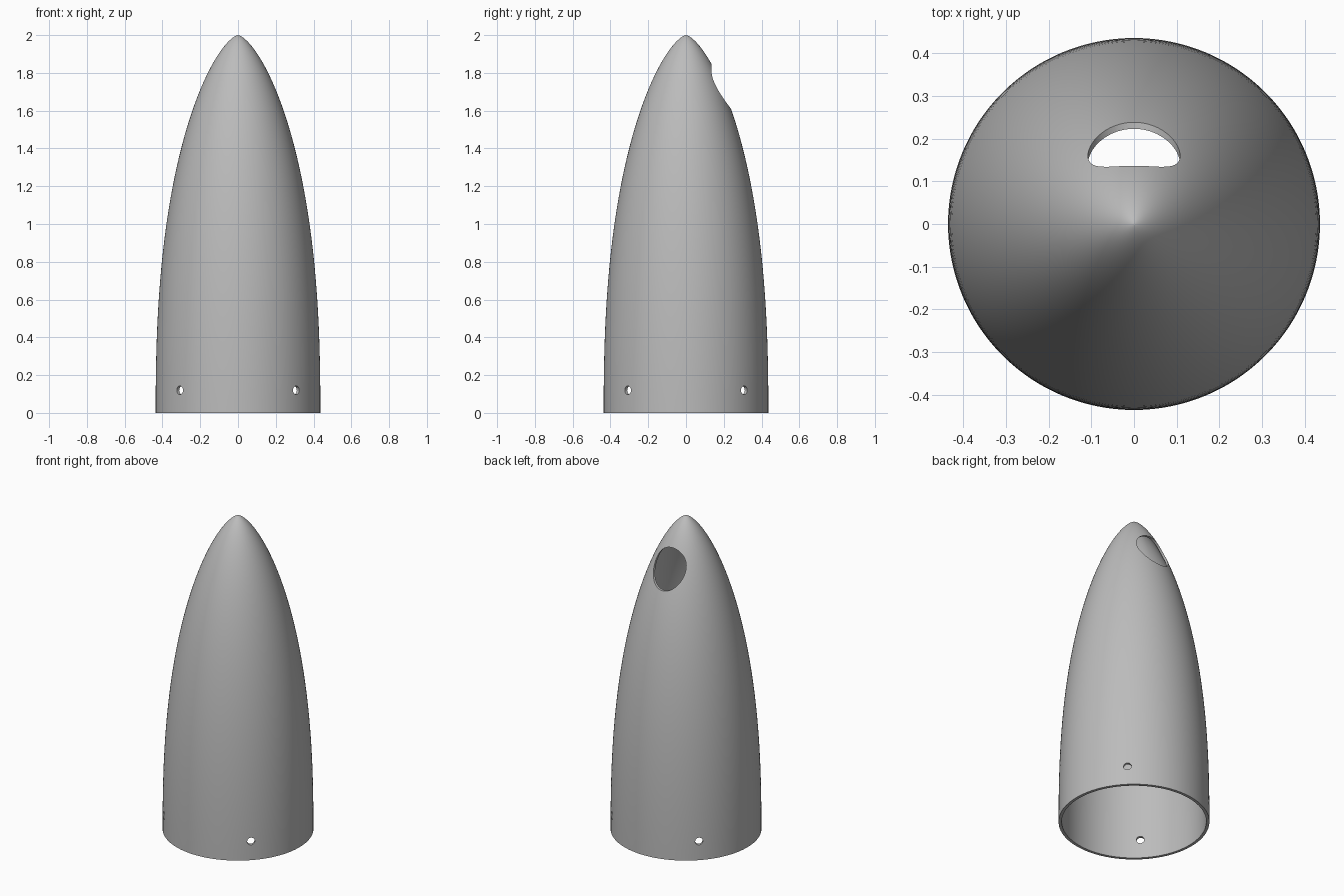
import bpy, bmesh, math
from mathutils import Matrix

cube = bpy.data.objects.get("Cube")
if cube:
    bpy.data.objects.remove(cube, do_unlink=True)

grey = bpy.data.materials.new("plain grey")
grey.use_nodes = True
grey.diffuse_color = (0.5, 0.5, 0.5, 1)
grey.node_tree.nodes["Principled BSDF"].inputs["Base Color"].default_value = (0.5, 0.5, 0.5, 1)

SIDES, RINGS = 128, 56


def make_object(name, bm):
    bmesh.ops.recalc_face_normals(bm, faces=bm.faces)
    mesh = bpy.data.meshes.new(name)
    bm.to_mesh(mesh)
    bm.free()
    mesh.materials.append(grey)
    obj = bpy.data.objects.new(name, mesh)
    bpy.context.collection.objects.link(obj)
    return obj


def ogive(radius, height):
    """Pointed-arch profile from the tip down to the open base."""
    points = []
    for i in range(RINGS + 1):
        t = (i / RINGS) ** 2
        r = radius * (1 - (1 - t) ** 2.4) ** 0.67
        points.append((r, height * (1 - t)))
    return points


# Hollow shell: outer and inner profile joined by a flat rim
profile = ogive(0.436, 2.0) + ogive(0.418, 1.98)[::-1]
bm = bmesh.new()
verts = [bm.verts.new((r, 0, z)) for r, z in profile]
edges = [bm.edges.new(pair) for pair in zip(verts, verts[1:])]
bmesh.ops.spin(bm, geom=verts + edges, cent=(0, 0, 0), axis=(0, 0, 1),
               angle=math.tau, steps=SIDES)
bmesh.ops.remove_doubles(bm, verts=bm.verts, dist=0.00001)
shell = make_object("nose_cone_shell", bm)


def cut(name, radius, squash, length, centre, turn):
    """Cut the shell with a lying cylinder, turned about z."""
    bm = bmesh.new()
    place = (Matrix.Translation(centre) @ Matrix.Rotation(turn, 4, "Z")
             @ Matrix.Diagonal((1, 1, squash, 1)) @ Matrix.Rotation(math.pi / 2, 4, "X"))
    bmesh.ops.create_cone(bm, cap_ends=True, segments=64, radius1=radius,
                          radius2=radius, depth=length, matrix=place)
    cutter = make_object(name, bm)
    mod = shell.modifiers.new(name, "BOOLEAN")
    mod.operation, mod.solver, mod.object = "DIFFERENCE", "EXACT", cutter
    bpy.context.view_layer.objects.active = shell
    bpy.ops.object.modifier_apply(modifier=name)
    bpy.data.objects.remove(cutter, do_unlink=True)


# Large rear opening near the tip
cut("rear_opening", 0.108, 1.09, 0.5, (0, 0.28, 1.727), 0)

# Four fixing holes, as two diagonal bores through the base
for sign in (-1, 1):
    cut("fixing_holes", 0.023, 1, 2, (0, 0, 0.12), sign * math.pi / 4)

bpy.ops.object.select_all(action="DESELECT")
shell.select_set(True)
bpy.context.view_layer.objects.active = shell
bpy.ops.object.shade_smooth_by_angle(angle=math.radians(35))
